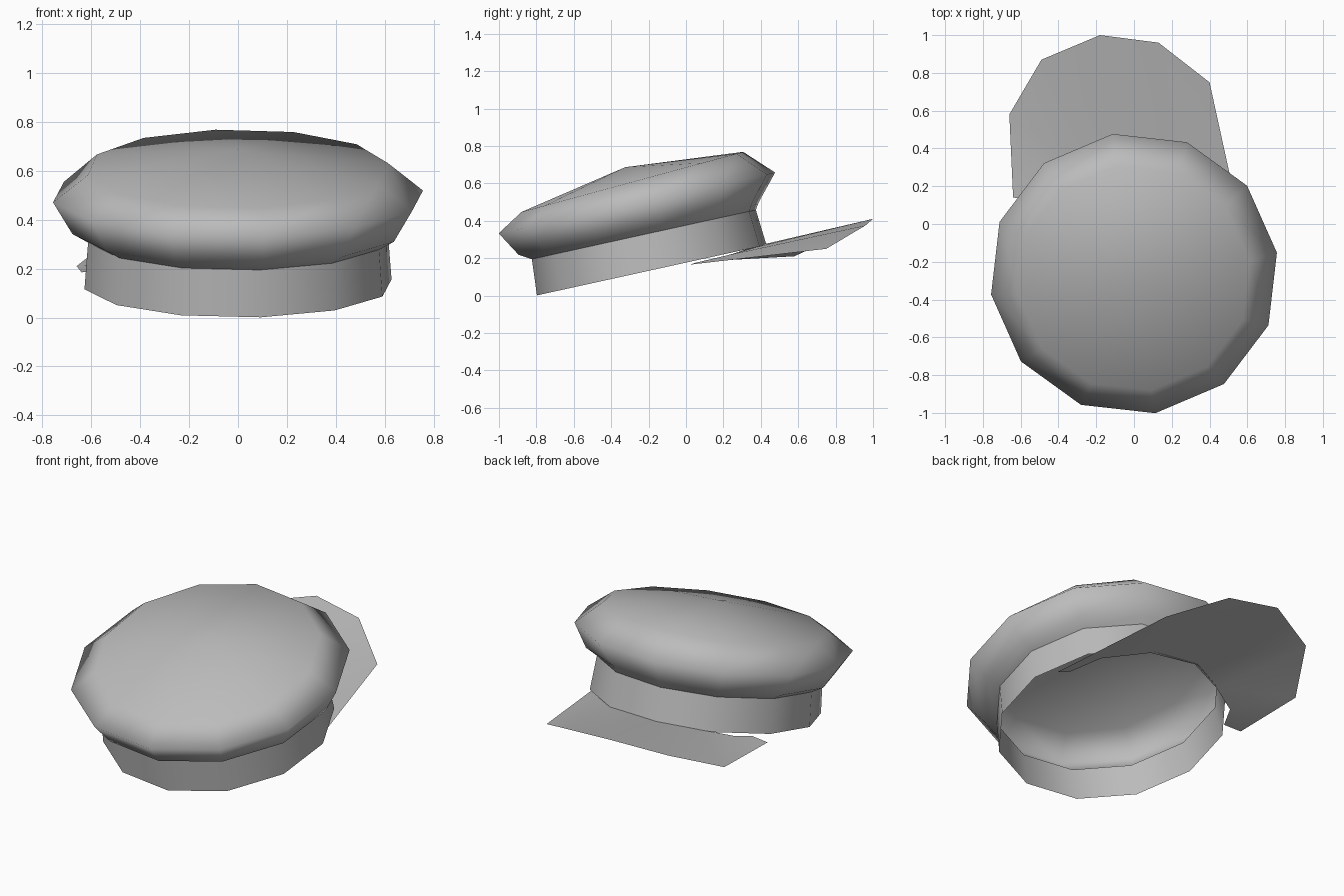
import bpy, bmesh, math
from mathutils import Matrix, Vector

if "Cube" in bpy.data.objects:
    bpy.data.objects.remove(bpy.data.objects["Cube"])

SIDES = 12
TURN = math.radians(8.5)
# Cap frame: leans back about x, centred a little forward
LEAN = Matrix.Rotation(math.radians(12.4), 4, 'X') @ Matrix.Translation((0, -0.15, 0))

cloth = bpy.data.materials.new("grey cloth")
cloth.use_nodes = True
GREY = (0.5, 0.5, 0.5, 1)
cloth.diffuse_color = GREY
cloth.node_tree.nodes["Principled BSDF"].inputs["Base Color"].default_value = GREY


def finish(name, bm, smooth=True):
    mesh = bpy.data.meshes.new(name)
    bm.to_mesh(mesh)
    bm.free()
    obj = bpy.data.objects.new(name, mesh)
    bpy.context.collection.objects.link(obj)
    mesh.materials.append(cloth)
    for face in mesh.polygons:
        face.use_smooth = smooth
    return obj


def ring(bm, radius, height, tilt=0.0, back_radius=None):
    """One twelve-sided loop; back_radius tucks in the two sides over the visor."""
    verts = []
    for i in range(SIDES):
        a = TURN + i * math.tau / SIDES
        r = back_radius if back_radius and i in (2, 3) else radius
        p = Vector((r * math.cos(a), r * math.sin(a), height + tilt * math.sin(a)))
        verts.append(bm.verts.new(LEAN @ p))
    return verts


def bridge(bm, low, high):
    n = len(low)
    for i in range(n):
        j = (i + 1) % n
        bm.faces.new((low[i], low[j], high[j], high[i]))


# Crown: overhanging rim and shallow domed top
bm = bmesh.new()
loops = [ring(bm, 0.62, 0.367),
         ring(bm, 0.685, 0.405, back_radius=0.645),
         ring(bm, 0.765, 0.54),
         ring(bm, 0.62, 0.655, tilt=0.03)]
for low, high in zip(loops, loops[1:]):
    bridge(bm, low, high)
apex = bm.verts.new(LEAN @ Vector((0, -0.02, 0.74)))
for i in range(SIDES):
    bm.faces.new((loops[-1][i], loops[-1][(i + 1) % SIDES], apex))
finish("crown", bm)

# Head band: open ring under the crown
bm = bmesh.new()
bridge(bm, ring(bm, 0.635, 0.172), ring(bm, 0.62, 0.367))
finish("band", bm)

# Visor: thin sheet from the band's lower edge, drooping at both sides
outer = [(0.56, 0.02, 0.165), (0.40, 0.75, 0.25), (0.13, 0.96, 0.375), (-0.18, 1.0, 0.41),
         (-0.49, 0.87, 0.345), (-0.66, 0.58, 0.21), (-0.64, 0.14, 0.185)]
inner = [(0.50, 0.05, 0.175), (0.42, 0.22, 0.215), (0.20, 0.38, 0.26), (-0.08, 0.42, 0.275),
         (-0.31, 0.33, 0.25), (-0.48, 0.24, 0.22), (-0.53, 0.13, 0.19)]
bm = bmesh.new()
edge_out = [bm.verts.new(p) for p in outer]
edge_in = [bm.verts.new(p) for p in inner]
for i in range(len(outer) - 1):
    bm.faces.new((edge_in[i], edge_out[i], edge_out[i + 1], edge_in[i + 1]))
finish("visor", bm)
